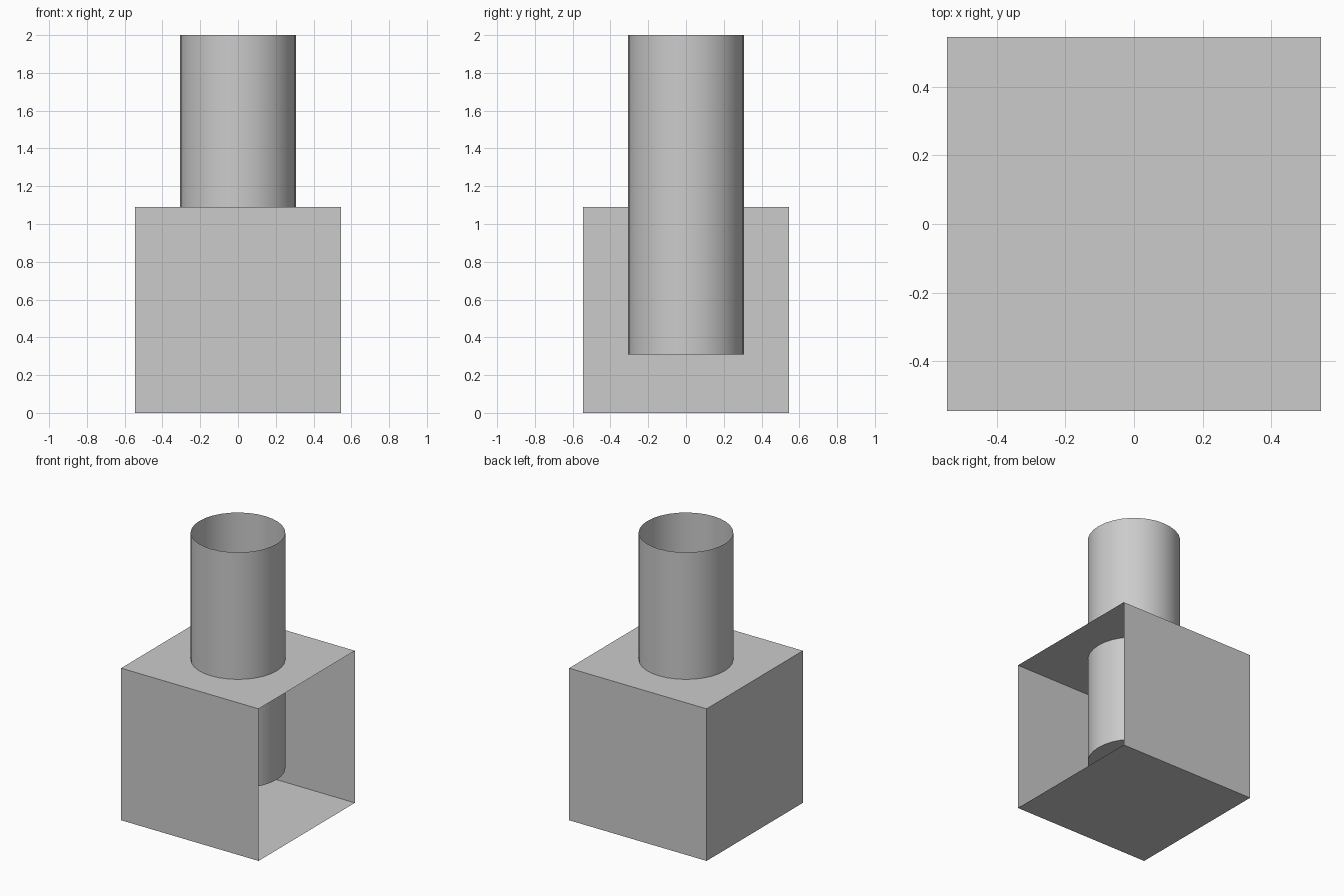
import bpy
import bmesh
from mathutils import Matrix

default = bpy.data.objects.get("Cube")
if default:
    bpy.data.objects.remove(default, do_unlink=True)

SIDE = 1.09
RADIUS = 0.307
TUBE_BOTTOM, TUBE_TOP = 0.31, 2.0

grey = bpy.data.materials.new("plain grey")
grey.use_nodes = True
colour = (0.6, 0.6, 0.6, 1)
grey.diffuse_color = colour
grey.node_tree.nodes["Principled BSDF"].inputs["Base Color"].default_value = colour


def open_shell(name, bm, direction):
    """Remove the face pointing along one direction and make an object."""
    bm.normal_update()
    lids = [f for f in bm.faces if f.normal.dot(direction) > 0.999]
    bmesh.ops.delete(bm, geom=lids, context="FACES")
    mesh = bpy.data.meshes.new(name)
    bm.to_mesh(mesh)
    bm.free()
    mesh.materials.append(grey)
    obj = bpy.data.objects.new(name, mesh)
    bpy.context.collection.objects.link(obj)
    return obj


# Thin box, open on its +x side
bm = bmesh.new()
bmesh.ops.create_cube(bm, size=SIDE, matrix=Matrix.Translation((0, 0, SIDE / 2)))
open_shell("open_box", bm, Matrix.Identity(3).col[0])

# Thin tube through the box top, open above and closed below
bm = bmesh.new()
bmesh.ops.create_cone(
    bm, cap_ends=True, segments=32, radius1=RADIUS, radius2=RADIUS,
    depth=TUBE_TOP - TUBE_BOTTOM,
    matrix=Matrix.Translation((0, 0, (TUBE_TOP + TUBE_BOTTOM) / 2)))
tube = open_shell("tube", bm, Matrix.Identity(3).col[2])

# Smooth wall, sharp rim
bpy.ops.object.select_all(action="DESELECT")
tube.select_set(True)
bpy.context.view_layer.objects.active = tube
bpy.ops.object.shade_smooth_by_angle()
